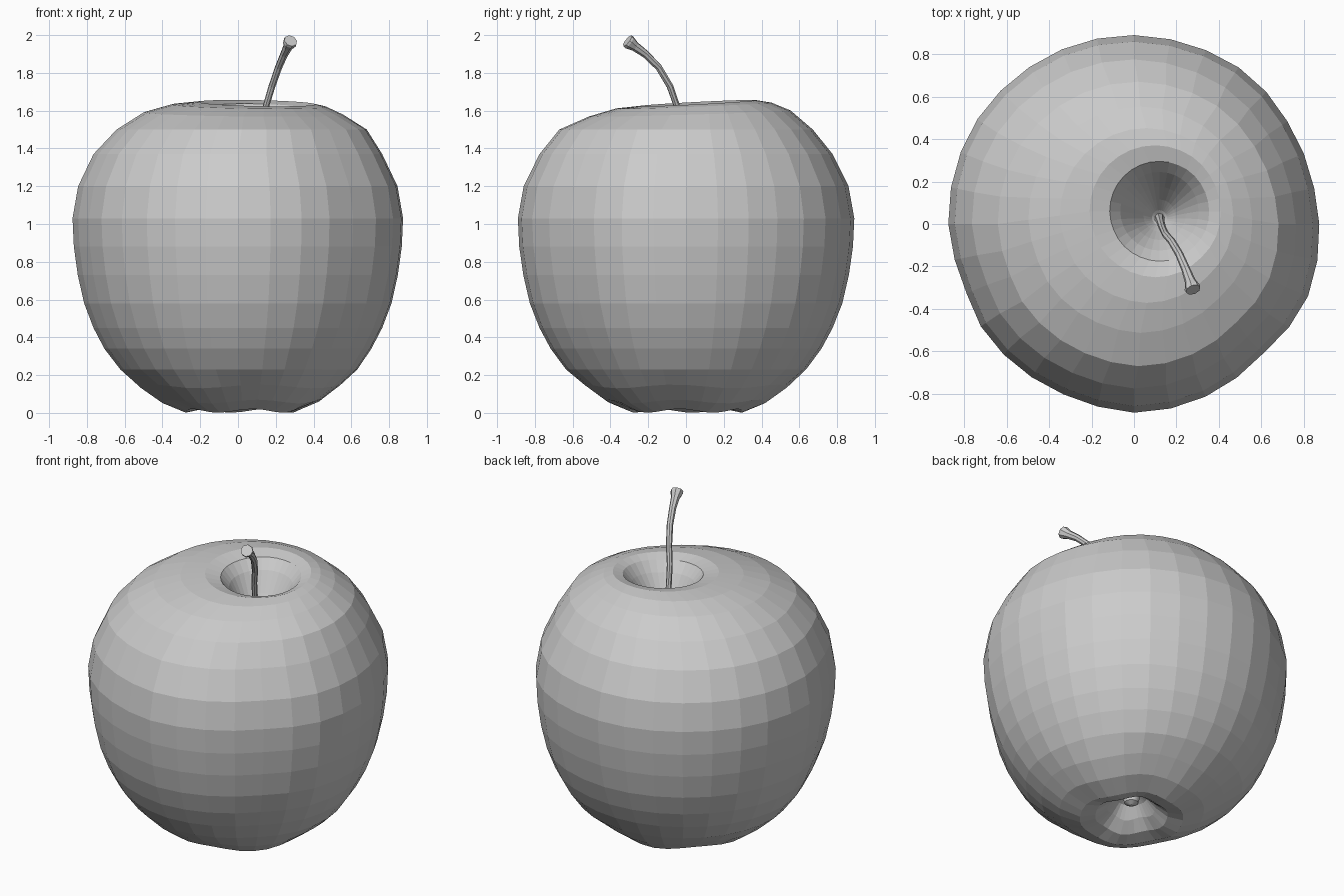
import bpy, bmesh, math
from mathutils import Vector

SEG = 32


def skin(name, rings):
    """Loft a closed surface through rings of points, closing both ends."""
    bm = bmesh.new()
    loops = [[bm.verts.new(p) for p in ring] for ring in rings]
    for a, b in zip(loops, loops[1:]):
        n = len(a)
        for i in range(n):
            j = (i + 1) % n
            bm.faces.new((a[i], a[j], b[j], b[i]))
    bm.faces.new(loops[0][::-1])
    bm.faces.new(loops[-1])
    bmesh.ops.recalc_face_normals(bm, faces=bm.faces)
    mesh = bpy.data.meshes.new(name)
    bm.to_mesh(mesh)
    bm.free()
    obj = bpy.data.objects.new(name, mesh)
    bpy.context.collection.objects.link(obj)
    return obj


# Uneven outline: (angle in degrees, radius) seen from the top
OUTLINE = [(0, .872), (14, .863), (33, .868), (52, .887), (73, .885), (90, .889),
           (108, .89), (128, .887), (144, .888), (180, .874), (200, .85), (216, .87),
           (232, .867), (251, .868), (270, .888), (287, .884), (316, .86),
           (334, .889), (352, .878), (360, .872)]


def outline(deg):
    for (a0, r0), (a1, r1) in zip(OUTLINE, OUTLINE[1:]):
        if a0 <= deg <= a1:
            return r0 + (r1 - r0) * (deg - a0) / (a1 - a0)


# Apple profile: radius, height, centre x, centre y (from calyx to stem cavity)
PROFILE = [(.012, .10, .02, 0), (.04, .115, .02, 0), (.055, .17, .02, 0), (.09, .15, .02, 0),
           (.14, .085, .02, 0), (.21, .03, .02, 0), (.30, .011, .02, 0), (.42, .06, .02, 0),
           (.53, .14, .015, 0), (.63, .23, .005, 0), (.71, .34, 0, 0), (.768, .45, 0, 0),
           (.818, .58, 0, 0), (.852, .73, 0, 0), (.873, .88, 0, 0), (.88, 1.03, 0, 0),
           (.85, 1.20, 0, 0), (.768, 1.37, 0, 0), (.665, 1.50, .02, 0),
           (.53, 1.585, .03, .02), (.41, 1.627, .06, .04), (.31, 1.64, .10, .06),
           (.235, 1.62, .12, .06), (.185, 1.56, .12, .06), (.125, 1.46, .12, .05),
           (.075, 1.37, .12, .04), (.035, 1.31, .12, .03), (.01, 1.29, .12, .03)]

rings = []
for r, z, cx, cy in PROFILE:
    ring = []
    for i in range(SEG):
        deg = 360 * i / SEG
        a = math.radians(deg)
        rr = r * (1 + (outline(deg) / .878 - 1) * r / .88)
        dz = 0
        if z < .2 and .1 < r < .6:      # five soft lobes under the apple
            dz = .010 * math.cos(5 * a + .6)
        if z > 1.45 and .15 < r < .6:   # rim is lower at the front
            dz = .017 * math.cos(a - math.radians(112))
        ring.append((cx + rr * math.cos(a), cy + rr * math.sin(a), z + dz))
    rings.append(ring)
skin("apple_body", rings)

# Curved stem with a flared tip: x, y, z, radius
STEM = [(.12, .03, 1.27, .026), (.125, .01, 1.40, .019), (.135, -.02, 1.52, .017),
        (.15, -.05, 1.63, .017), (.18, -.085, 1.73, .018), (.215, -.145, 1.83, .019),
        (.245, -.215, 1.90, .021), (.265, -.27, 1.94, .026), (.275, -.30, 1.962, .038),
        (.279, -.31, 1.97, .036)]
pts = [Vector(s[:3]) for s in STEM]
rings = []
for i, p in enumerate(pts):
    tangent = pts[min(i + 1, len(pts) - 1)] - pts[max(i - 1, 0)]
    q = tangent.to_track_quat('Z', 'Y')
    rad = STEM[i][3]
    rings.append([p + q @ Vector((rad * math.cos(k * math.pi / 4),
                                  rad * math.sin(k * math.pi / 4), 0)) for k in range(8)])
skin("stem", rings)
